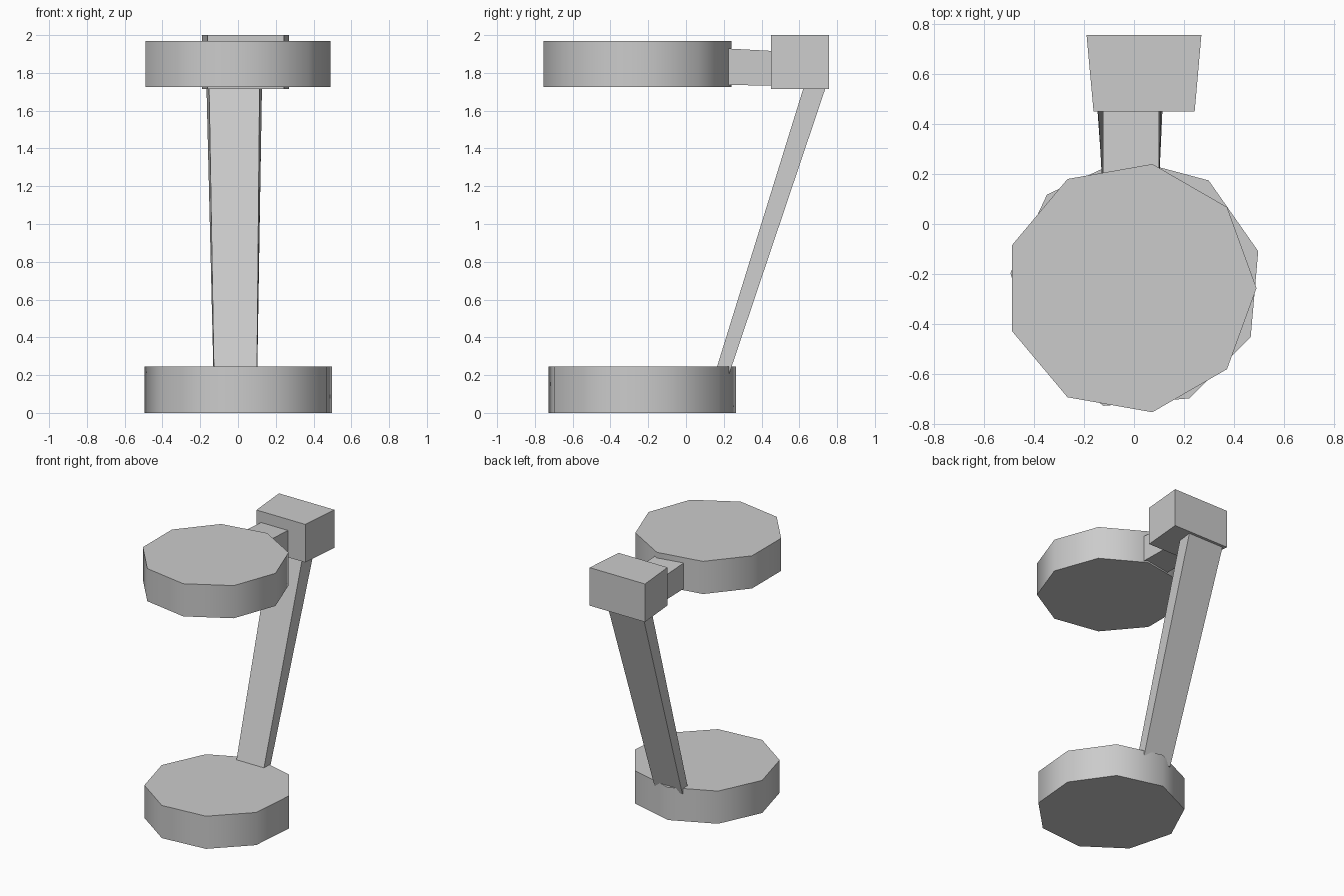
import bpy
import bmesh
from math import radians

cube = bpy.data.objects.get("Cube")
if cube:
    bpy.data.objects.remove(cube, do_unlink=True)

grey = bpy.data.materials.new("plain grey")
grey.use_nodes = True
colour = (0.6, 0.6, 0.6, 1)
grey.diffuse_color = colour
grey.node_tree.nodes["Principled BSDF"].inputs["Base Color"].default_value = colour


def disc(name, x, y, bottom, top, radius, turn):
    """Nine-sided drum with smooth sides and flat caps."""
    bpy.ops.mesh.primitive_cylinder_add(
        vertices=9, radius=radius, depth=top - bottom,
        location=(x, y, (bottom + top) / 2))
    ob = bpy.context.object
    ob.name = name
    # the primitive's first corner points along +y
    ob.rotation_euler.z = radians(turn - 90)
    ob.data.materials.append(grey)
    bpy.ops.object.shade_smooth_by_angle(angle=radians(45))


def loft(name, *ends):
    """Tapered block between two ends, each made of two edges (x0, x1, y, z)."""
    bm = bmesh.new()
    rings = []
    for a, b in ends:
        corners = [(a[0], *a[2:]), (a[1], *a[2:]), (b[1], *b[2:]), (b[0], *b[2:])]
        rings.append([bm.verts.new(c) for c in corners])
    for ring in rings:
        bm.faces.new(ring)
    for i in range(4):
        j = (i + 1) % 4
        bm.faces.new((rings[0][i], rings[0][j], rings[1][j], rings[1][i]))
    bmesh.ops.recalc_face_normals(bm, faces=bm.faces)
    mesh = bpy.data.meshes.new(name)
    bm.to_mesh(mesh)
    bm.free()
    mesh.materials.append(grey)
    bpy.context.collection.objects.link(bpy.data.objects.new(name, mesh))


# Base and upper discs
disc("base_disc", 0.009, -0.24, 0, 0.245, 0.506, 15)
disc("upper_disc", -0.014, -0.257, 1.725, 1.97, 0.505, 0)

# Leaning post: front edge, then back edge, at the foot and at the top
loft("post",
     ((-0.127, 0.10, 0.152, 0.205), (-0.13, 0.102, 0.228, 0.205)),
     ((-0.153, 0.114, 0.625, 1.73), (-0.167, 0.127, 0.742, 1.73)))

# Short neck joining the upper disc to the head block
loft("neck",
     ((-0.125, 0.10, 0.2, 1.737), (-0.125, 0.10, 0.2, 1.93)),
     ((-0.125, 0.10, 0.46, 1.732), (-0.125, 0.10, 0.46, 1.916)))

# Head block, wider at the back
loft("head_block",
     ((-0.162, 0.243, 0.45, 1.715), (-0.162, 0.243, 0.45, 2.0)),
     ((-0.19, 0.27, 0.757, 1.715), (-0.19, 0.27, 0.757, 2.0)))
